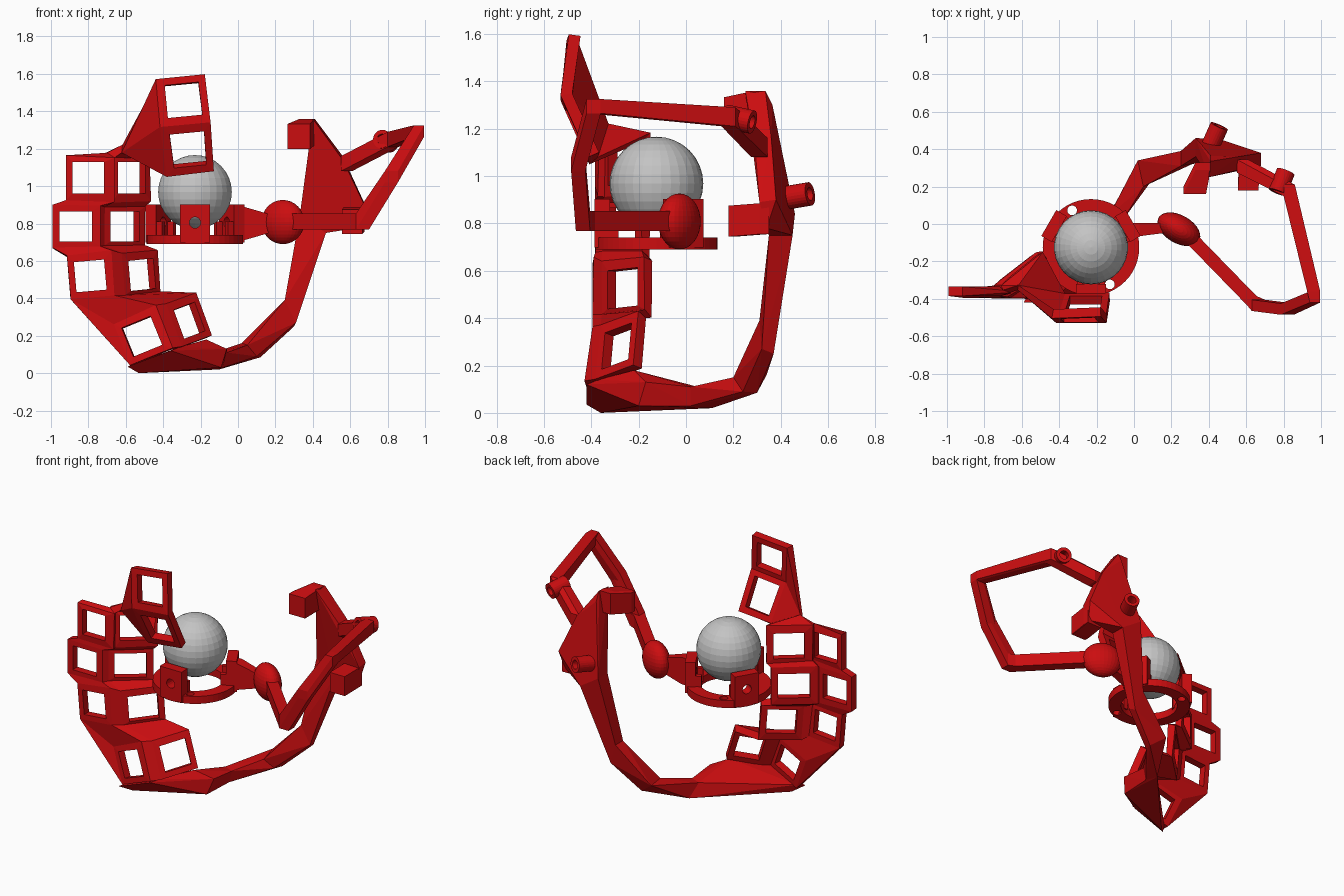
import bpy, bmesh, math
from mathutils import Vector as V, Matrix

if "Cube" in bpy.data.objects:
    bpy.data.objects.remove(bpy.data.objects["Cube"])


def material(name, rgb):
    m = bpy.data.materials.new(name)
    m.diffuse_color = (*rgb, 1)
    m.use_nodes = True
    m.node_tree.nodes["Principled BSDF"].inputs["Base Color"].default_value = m.diffuse_color
    return m


RED = material("red plastic", (0.60, 0.004, 0.005))
GREY = material("ball grey", (0.55, 0.55, 0.55))


def finish(name, bm, mat=RED):
    bmesh.ops.recalc_face_normals(bm, faces=bm.faces)
    me = bpy.data.meshes.new(name)
    bm.to_mesh(me)
    bm.free()
    me.materials.append(mat)
    ob = bpy.data.objects.new(name, me)
    bpy.context.collection.objects.link(ob)
    return ob


def hull(name, pts):
    bm = bmesh.new()
    for p in pts:
        bm.verts.new(p)
    r = bmesh.ops.convex_hull(bm, input=bm.verts)
    junk = {g for g in r["geom_interior"] + r["geom_unused"] if isinstance(g, bmesh.types.BMVert)}
    bmesh.ops.delete(bm, geom=list(junk), context="VERTS")
    return finish(name, bm)


def cube_pts(c, s):
    return [(c[0] + i * s[0] / 2, c[1] + j * s[1] / 2, c[2] + k * s[2] / 2)
            for i in (-1, 1) for j in (-1, 1) for k in (-1, 1)]


def beam(name, nodes):
    # chain of hulls between small blocks
    for a, b in zip(nodes, nodes[1:]):
        hull(name, cube_pts(*a) + cube_pts(*b))


def tube(name, c, axis, r_out, r_in, length, n=24):
    bm = bmesh.new()
    loops = []
    for r, h in ((r_out, -.5), (r_out, .5), (r_in, .5), (r_in, -.5)):
        loops.append([bm.verts.new((r * math.cos(2 * math.pi * i / n),
                                    r * math.sin(2 * math.pi * i / n), h * length)) for i in range(n)])
    for k in range(4):
        a, b = loops[k], loops[(k + 1) % 4]
        for i in range(n):
            j = (i + 1) % n
            bm.faces.new((a[i], a[j], b[j], b[i]))
    rot = V(axis).to_track_quat("Z", "Y").to_matrix().to_4x4()
    bmesh.ops.transform(bm, matrix=Matrix.Translation(c) @ rot, verts=bm.verts)
    return finish(name, bm)


def drill(target, c, axis, r, length):
    bm = bmesh.new()
    bmesh.ops.create_cone(bm, cap_ends=True, segments=16, radius1=r, radius2=r, depth=length)
    rot = V(axis).to_track_quat("Z", "Y").to_matrix().to_4x4()
    bmesh.ops.transform(bm, matrix=Matrix.Translation(c) @ rot, verts=bm.verts)
    cut = finish("drill_cutter", bm)
    cut.hide_render = True
    cut.hide_set(True)
    m = target.modifiers.new("hole", "BOOLEAN")
    m.operation, m.object, m.solver = "DIFFERENCE", cut, "EXACT"


def ball(name, c, scale, angle, mat):
    bm = bmesh.new()
    bmesh.ops.create_uvsphere(bm, u_segments=30, v_segments=16, radius=1)
    bmesh.ops.transform(bm, matrix=Matrix.Translation(c) @ Matrix.Rotation(angle, 4, "Z")
                        @ Matrix.Diagonal((*scale, 1)), verts=bm.verts)
    return finish(name, bm, mat)


# --- key plate: square frames joined by web faces, then thickened
kb = bmesh.new()


def frame(corners):
    vs = [c if isinstance(c, bmesh.types.BMVert) else kb.verts.new(c) for c in corners]
    mid = sum((v.co for v in vs), V()) / 4
    inner = [kb.verts.new(mid.lerp(v.co, .7)) for v in vs]
    for i in range(4):
        j = (i + 1) % 4
        kb.faces.new((vs[i], vs[j], inner[j], inner[i]))
    return vs


def key(c, u, v):
    c, u, v = V(c), V(u), V(v)
    return frame([c - u + v, c + u + v, c + u - v, c - u - v])


up = (0, 0, .12)
left = [key((-.80, -.36, 1.045), (.12, 0, 0), up),
        key((-.868, -.36, .785), (.125, 0, 0), (0, 0, .115)),
        key((-.79, -.37, .52), (.115, 0, .01), (-.01, 0, .115)),
        key((-.51, -.375, .195), (.11, -.015, .045), (-.045, .015, .11))]
right = [key((-.585, -.25, 1.045), (.105, .085, 0), up),
         key((-.62, -.255, .785), (.11, .085, 0), (0, 0, .115)),
         key((-.53, -.25, .525), (.095, .09, .01), (-.01, 0, .115)),
         key((-.275, -.275, .275), (.08, .08, .03), (-.04, .01, .11))]
web = kb.faces.new
for i in range(4):
    a, b = left[i], right[i]
    web((a[1], b[0], b[3], a[2]))
    if i < 3:
        c, d = left[i + 1], right[i + 1]
        web((a[3], a[2], c[1], c[0]))
        web((b[3], b[2], d[1], d[0]))
        web((a[2], b[3], d[0], c[1]))
web((left[2][3], left[3][0], left[3][3]))
# upper pair of frames and their web
t1 = frame([(-.435, -.48, 1.57), (-.178, -.47, 1.595), (-.147, -.505, 1.345), (-.41, -.505, 1.32)])
t2 = frame([t1[3], t1[2], (-.13, -.39, 1.09), (-.375, -.39, 1.065)])
q = kb.verts.new((-.62, -.34, 1.2))
web((t1[0], t1[3], q))
web((t1[3], t2[3], q))
web((t2[3], right[0][1], q))
web((q, right[0][1], right[0][0]))
web((q, right[0][0], left[0][1]))
plate = finish("key_plate", kb)
s = plate.modifiers.new("thickness", "SOLIDIFY")
s.thickness, s.offset = .05, 0

# --- base and rear strut
S0 = [(-.13, .05, .11), (-.10, .11, .02), (-.06, .02, .11), (-.08, .02, .03)]
S1 = [(.02, .34, .16), (.12, .30, .085), (.05, .20, .15), (.10, .24, .09)]
S2 = [(.25, .39, .39), (.30, .37, .25), (.25, .31, .39), (.31, .32, .27)]
S3 = [(.33, .46, .84), (.33, .36, .84), (.47, .45, .75), (.47, .35, .75)]
hull("base", S0 + [(-.59, -.42, .035), (-.53, -.36, 0), (-.56, -.37, .05), (-.36, -.42, .12),
                   (-.31, -.37, .14), (-.17, -.22, .18), (-.09, -.20, .03), (-.06, -.17, .13)])
for a, b in ((S0, S1), (S1, S2), (S2, S3)):
    hull("rear_strut", a + b)

# --- rear plate with two button blocks
hull("rear_plate", S3 + [(.41, .335, 1.36), (.40, .25, 1.36), (.41, .365, 1.30), (.40, .29, 1.20),
                         (.56, .36, 1.16), (.56, .29, 1.14), (.68, .38, .90), (.68, .31, .89),
                         (.66, .34, .78)])
hull("upper_button_block", cube_pts((.325, .18, 1.265), (.12, .04, .135))
     + cube_pts((.37, .31, 1.29), (.08, .04, .14)))
hull("lower_button_block", cube_pts((.61, .20, .81), (.11, .04, .13))
     + cube_pts((.62, .33, .82), (.11, .04, .13)))

# --- looping arm from the rear plate to the rest pad
beam("loop_arm", [((.58, .31, 1.12), (.06, .07, .08)), ((.83, .18, 1.25), (.06, .06, .08)),
                  ((.968, -.39, 1.295), (.055, .06, .06)), ((.82, -.455, 1.05), (.07, .06, .06)),
                  ((.665, -.435, .81), (.07, .06, .085)), ((.63, -.41, .81), (.05, .05, .085)),
                  ((.27, -.04, .81), (.05, .05, .085))])

# --- cable sockets
tube("upper_socket", (.79, .225, 1.24), (.35, .9, -.2), .05, .028, .12)
tube("rear_socket", (.43, .465, .915), (.4, .9, .15), .05, .028, .13)

# --- ball and its cradle ring
CX, CY = -.23, -.125
ball("track_ball", (CX, CY, .968), (.198, .198, .198), 0, GREY)
ring = tube("cradle_ring", (CX, CY, .715), (0, 0, 1), .258, .178, .05, 48)
for deg in (117, -63):
    t = math.radians(deg)
    drill(ring, (CX + .222 * math.cos(t), CY + .222 * math.sin(t), .715), (0, 0, 1), .026, .2)
for deg in (-90, 30, 150):
    rot = Matrix.Translation((CX, CY, 0)) @ Matrix.Rotation(math.radians(deg), 4, "Z")
    block = hull("bearing_block", [rot @ V(p) for p in cube_pts((.228, 0, .80), (.065, .16, .205))])
    drill(block, rot @ V((.228, 0, .805)), rot.to_3x3() @ V((1, 0, 0)), .03, .2)
    for side in (-1, 1):
        hull("bearing_cheek", [rot @ V(p) for p in
                               cube_pts((.19, .06 * side, .765), (.06, .03, .09))])

# --- rest pad and its bracket
hull("pad_bracket", cube_pts((.01, -.03, .80), (.04, .07, .18)) + cube_pts((.17, -.02, .80), (.03, .05, .09)))
ball("rest_pad", (.24, -.028, .808), (.125, .075, .118), math.radians(-30), RED)
